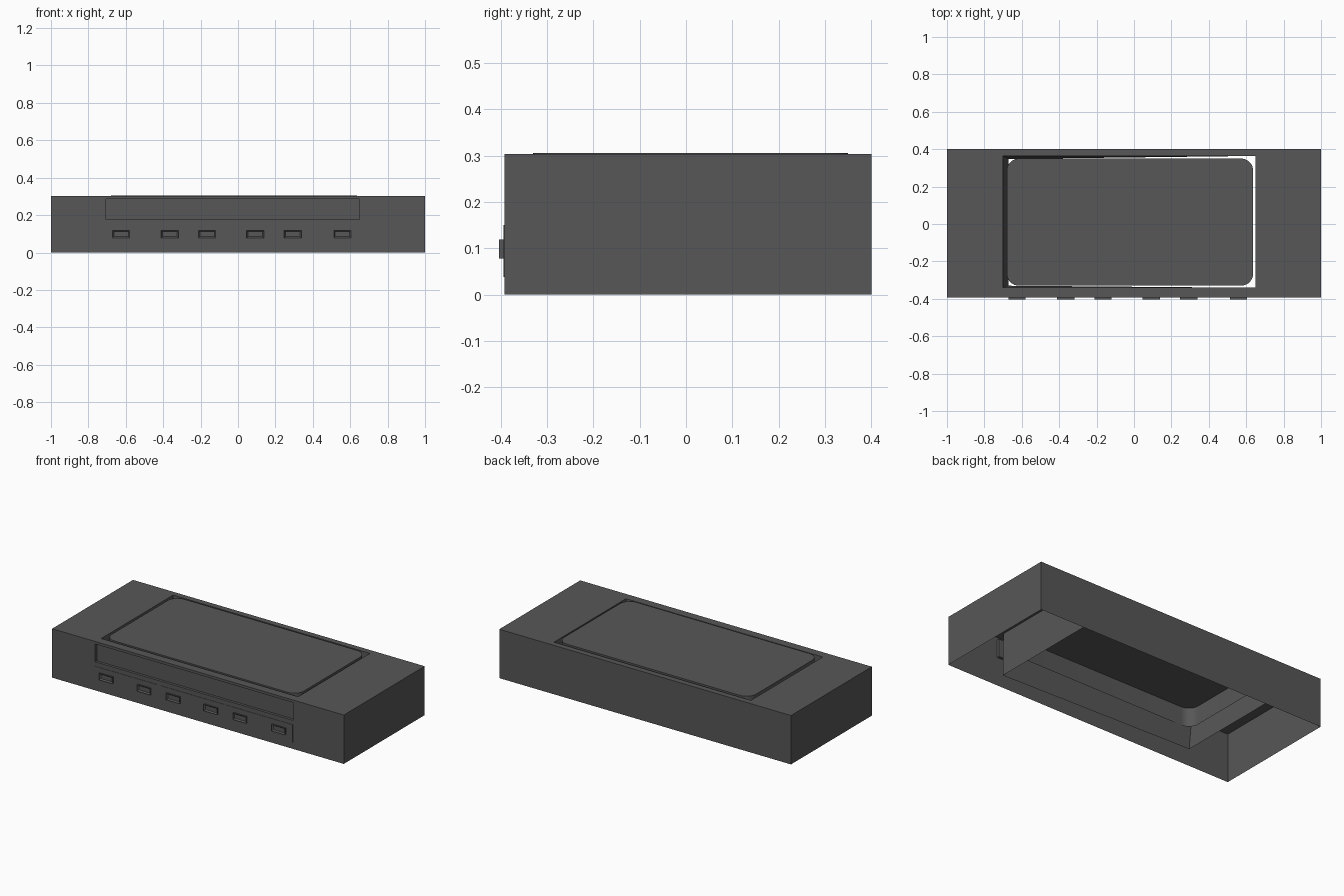
import bpy, bmesh, math

if "Cube" in bpy.data.objects:
    bpy.data.objects.remove(bpy.data.objects["Cube"])

grey = bpy.data.materials.new("dark_grey")
grey.diffuse_color = (0.095, 0.095, 0.095, 1)
grey.use_nodes = True
grey.node_tree.nodes["Principled BSDF"].inputs["Base Color"].default_value = grey.diffuse_color


def make(name, bm):
    me = bpy.data.meshes.new(name)
    bm.to_mesh(me)
    bm.free()
    me.materials.append(grey)
    ob = bpy.data.objects.new(name, me)
    bpy.context.collection.objects.link(ob)
    return ob


def rect(x0, x1, a0, a1, other, axis):
    # counter-clockwise rectangle seen from above ('z') or from the front ('y')
    pts = [(x0, a0), (x1, a0), (x1, a1), (x0, a1)]
    return [(p, q, other) if axis == 'z' else (p, other, q) for p, q in pts]


def bridge(bm, a, b):
    # quads joining two loops of equal length
    va, vb = [bm.verts.new(p) for p in a], [bm.verts.new(p) for p in b]
    n = len(a)
    for i in range(n):
        j = (i + 1) % n
        bm.faces.new((va[i], va[j], vb[j], vb[i]))
    return va, vb


TOP, FRONT, BACK = 0.303, -0.392, 0.400

# top frame around the rectangular opening
opening = rect(-0.70, 0.65, -0.34, 0.364, TOP, 'z')
bm = bmesh.new()
bridge(bm, rect(-1, 1, FRONT, BACK, TOP, 'z'), opening)
make("top_frame", bm)

# side and back walls, open underneath
bm = bmesh.new()
path = [(1, FRONT), (1, BACK), (-1, BACK), (-1, FRONT)]
low = [bm.verts.new((x, y, 0)) for x, y in path]
high = [bm.verts.new((x, y, TOP)) for x, y in path]
for i in range(3):
    bm.faces.new((low[i], low[i + 1], high[i + 1], high[i]))
make("side_walls", bm)

# front wall with a shallow long recess
bm = bmesh.new()
slot = rect(-0.705, 0.65, 0.177, 0.287, FRONT, 'y')
slot_back = rect(-0.705, 0.65, 0.177, 0.287, FRONT + 0.016, 'y')
bridge(bm, rect(-1, 1, 0, TOP, FRONT, 'y'), slot)
_, inner = bridge(bm, slot, slot_back)
bm.faces.new(inner)
bmesh.ops.remove_doubles(bm, verts=bm.verts, dist=1e-5)
make("front_wall", bm)

# slightly skewed sleeve hanging below the opening
bm = bmesh.new()
bridge(bm, opening, [(-0.672, -0.33, 0.06), (0.652, -0.341, 0.04),
                     (0.652, 0.366, 0.04), (-0.672, 0.348, 0.06)])
make("opening_sleeve", bm)

# rounded lid with a hanging skirt, open underneath
x0, x1, y0, y1, r = -0.68, 0.637, -0.33, 0.35, 0.065
outline = []
for k, (cx, cy) in enumerate([(x1 - r, y1 - r), (x0 + r, y1 - r),
                              (x0 + r, y0 + r), (x1 - r, y0 + r)]):
    for s in range(9):
        a = math.radians(90 * k + s * 11.25)
        outline.append((cx + r * math.cos(a), cy + r * math.sin(a)))
bm = bmesh.new()
_, rim = bridge(bm, [(x, y, 0.19) for x, y in outline],
                [(x, y, 0.306) for x, y in outline])
bm.faces.new(rim)
lid = make("rounded_lid", bm)
bpy.context.view_layer.objects.active = lid
lid.select_set(True)
bpy.ops.object.shade_smooth_by_angle(angle=math.radians(30))
lid.select_set(False)


def plate(name, x0, x1, z0, z1, y_front, inset=0, depth=0):
    bm = bmesh.new()
    _, f = bridge(bm, rect(x0, x1, z0, z1, FRONT, 'y'),
                  rect(x0, x1, z0, z1, y_front, 'y'))
    face = bm.faces.new(f)
    bm.normal_update()
    if inset:
        bmesh.ops.inset_region(bm, faces=[face], thickness=inset)
        bmesh.ops.translate(bm, verts=face.verts, vec=(0, depth, 0))
    make(name, bm)


# three thin front doors
for i, (a, b) in enumerate([(-0.705, -0.28), (-0.262, 0.18), (0.198, 0.65)]):
    plate(f"front_door_{i}", a, b, 0.038, 0.150, FRONT - 0.002)

# two hollow pulls on each door
for i, x in enumerate([-0.625, -0.365, -0.165, 0.092, 0.293, 0.558]):
    plate(f"door_pull_{i}", x - 0.046, x + 0.046, 0.078, 0.119,
          FRONT - 0.011, 0.010, 0.008)
